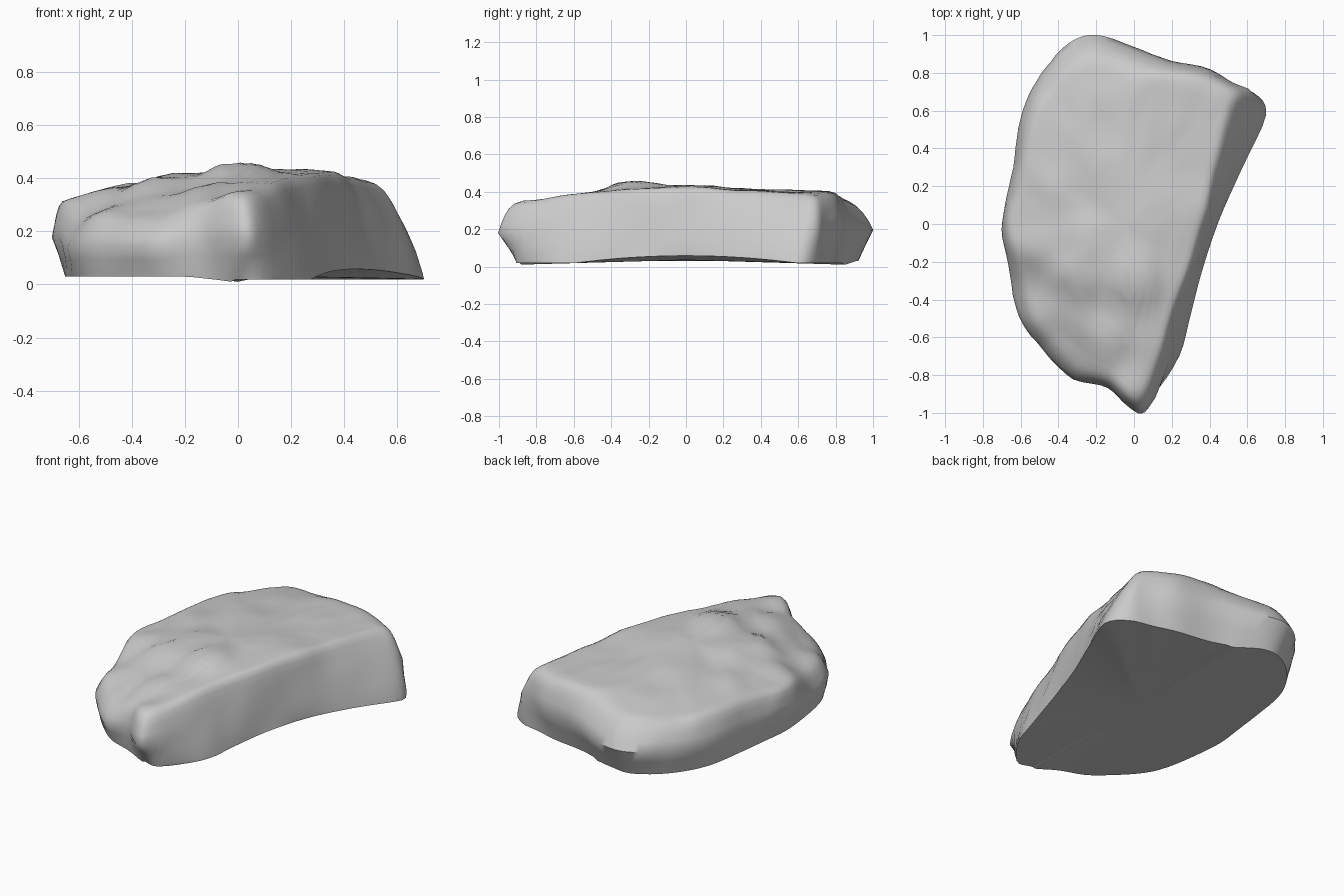
import bpy, bmesh
from mathutils import Vector, noise

if "Cube" in bpy.data.objects:
    bpy.data.objects.remove(bpy.data.objects["Cube"])

# Plan outline, counter-clockwise: x, y, inset of the foot, inset of the top rim
OUTLINE = [
    (.70, .58, 0, .20), (.64, .70, .02, .12), (.52, .75, .05, .06), (.40, .82, .09, .07),
    (.20, .865, .08, .08), (0, .94, .09, .12), (-.20, 1.0, .10, .15), (-.32, .975, .08, .13),
    (-.44, .86, .05, .10), (-.54, .72, .04, .08), (-.60, .56, .03, .06), (-.635, .35, .03, .05),
    (-.67, .15, .04, .04), (-.70, -.03, .05, .02), (-.665, -.22, .03, .05), (-.63, -.42, .03, .07),
    (-.57, -.56, .03, .08), (-.45, -.70, .03, .08), (-.32, -.82, .04, .08), (-.14, -.87, .03, .06),
    (-.05, -.95, .08, .06), (.04, -1.005, .12, .08), (.11, -.92, .03, .08), (.24, -.70, 0, .10),
    (.30, -.48, 0, .10), (.36, -.25, 0, .07), (.45, .02, 0, .08), (.57, .29, 0, .14)]

# Heights sampled over the top face
HEIGHTS = [
    (.02, -.28, .46), (.27, 0, .435), (.36, .05, .42), (.42, .28, .41), (.46, .5, .40),
    (.52, .72, .39), (.2, .8, .405), (-.2, .85, .36), (-.45, .7, .34), (-.55, .4, .345),
    (-.63, .15, .33), (-.66, -.02, .325), (-.4, .2, .38), (-.1, .3, .415), (.1, .6, .41),
    (.1, .05, .435), (-.2, .6, .39), (-.22, -.12, .42), (-.3, -.27, .405), (-.45, -.12, .37),
    (-.45, -.38, .30), (-.58, -.35, .24), (-.4, -.6, .26), (-.3, -.74, .25), (-.28, -.5, .345),
    (-.12, -.6, .385), (-.1, -.78, .31), (.02, -.85, .365), (.05, -.94, .33), (.1, -.6, .39),
    (.2, -.45, .40), (.22, -.25, .42)]

SUB = 4


def top_height(x, y):
    total = weight = 0
    for hx, hy, hz in HEIGHTS:
        w = ((x - hx) ** 2 + (y - hy) ** 2 + .008) ** -2.2
        total += w * hz
        weight += w
    return total / weight


def foot_height(x, y):
    arch = max(0, 1 - (y / .6) ** 2)
    if x > 0:
        return .018 + .04 * arch
    return .01 + .02 * min(1, -x / .2)


def spline(a, b, c, d, t):
    return .5 * (2 * b + (c - a) * t + (2 * a - 5 * b + 4 * c - d) * t * t
                 + (3 * b - a - 3 * c + d) * t ** 3)


# Smooth the outline into closely spaced stations
stations = []
n = len(OUTLINE)
for i in range(n):
    a, b, c, d = (OUTLINE[(i + k) % n] for k in (-1, 0, 1, 2))
    for s in range(SUB):
        stations.append([spline(*q, s / SUB) for q in zip(a, b, c, d)])

bm = bmesh.new()
rings = []


def inset(x, y, amount):
    sy = min(.6, max(-.5, y))
    p, core = Vector((x, y)), Vector((-.06 + .1 * sy, sy))
    return p + (core - p).normalized() * amount


def add_ring(points):
    ring = [bm.verts.new(p) for p in points]
    if rings:
        prev = rings[-1]
        for i in range(len(ring)):
            j = (i + 1) % len(ring)
            bm.faces.new((prev[i], prev[j], ring[j], ring[i]))
    rings.append(ring)


def fan(ring, centre, flip):
    v = bm.verts.new(centre)
    for i in range(len(ring)):
        a, b = ring[i], ring[(i + 1) % len(ring)]
        bm.faces.new((b, a, v) if flip else (a, b, v))


# Underside
foot = []
for x, y, db, dr in stations:
    p = inset(x, y, max(db, 0))
    foot.append(Vector((p.x, p.y, foot_height(x, y))))
hub = Vector((-.05, 0, .035))
for f in (.5, .97, 1):
    add_ring([hub.lerp(p, f) for p in foot])

# Side walls from foot to rim: the right side leans in, the others bulge
for level in (.06, .28, .5, .66, .8, .91, 1):
    pts = []
    for (x, y, db, dr), fp in zip(stations, foot):
        db = max(db, 0)
        lean = max(0, 1 - db / .03)
        rim = inset(x, y, dr)
        zr = top_height(rim.x, rim.y)
        bulge = db * max(0, 1 - level / .5) + dr * max(0, (level - .5) / .5) ** 1.8
        p = inset(x, y, bulge * (1 - lean) + dr * level ** 1.3 * lean)
        pts.append(Vector((p.x, p.y, fp.z + (zr - fp.z) * level)))
    add_ring(pts)
first_soft = len(rings) - 4

# Top face
rim = [v.co.copy() for v in rings[-1]]
for f in (.95, .89, .82, .74, .65, .55, .45, .35, .22, .1):
    pts = []
    for p in rim:
        q = hub.lerp(p, f)
        pts.append(Vector((q.x, q.y, top_height(q.x, q.y))))
    add_ring(pts)
fan(rings[-1], (hub.x, hub.y, top_height(hub.x, hub.y)), False)
fan(rings[0], hub, True)

# Worn, rounded rim
soft = [v for ring in rings[first_soft:first_soft + 8] for v in ring]
for _ in range(4):
    bmesh.ops.smooth_vert(bm, verts=soft, factor=.5, use_axis_x=True,
                          use_axis_y=True, use_axis_z=True)

# Light weathering above the foot
bm.normal_update()
for v, nrm in [(v, v.normal.copy()) for v in bm.verts]:
    if v.co.z > .07:
        v.co += nrm * (.006 * noise.noise(v.co * 5) + .005 * noise.noise(v.co * 11))

bmesh.ops.recalc_face_normals(bm, faces=bm.faces)
mesh = bpy.data.meshes.new("rock")
bm.to_mesh(mesh)
bm.free()
rock = bpy.data.objects.new("rock", mesh)
bpy.context.collection.objects.link(rock)
bpy.context.view_layer.objects.active = rock
rock.select_set(True)
bpy.ops.object.shade_smooth_by_angle(angle=0.9)
